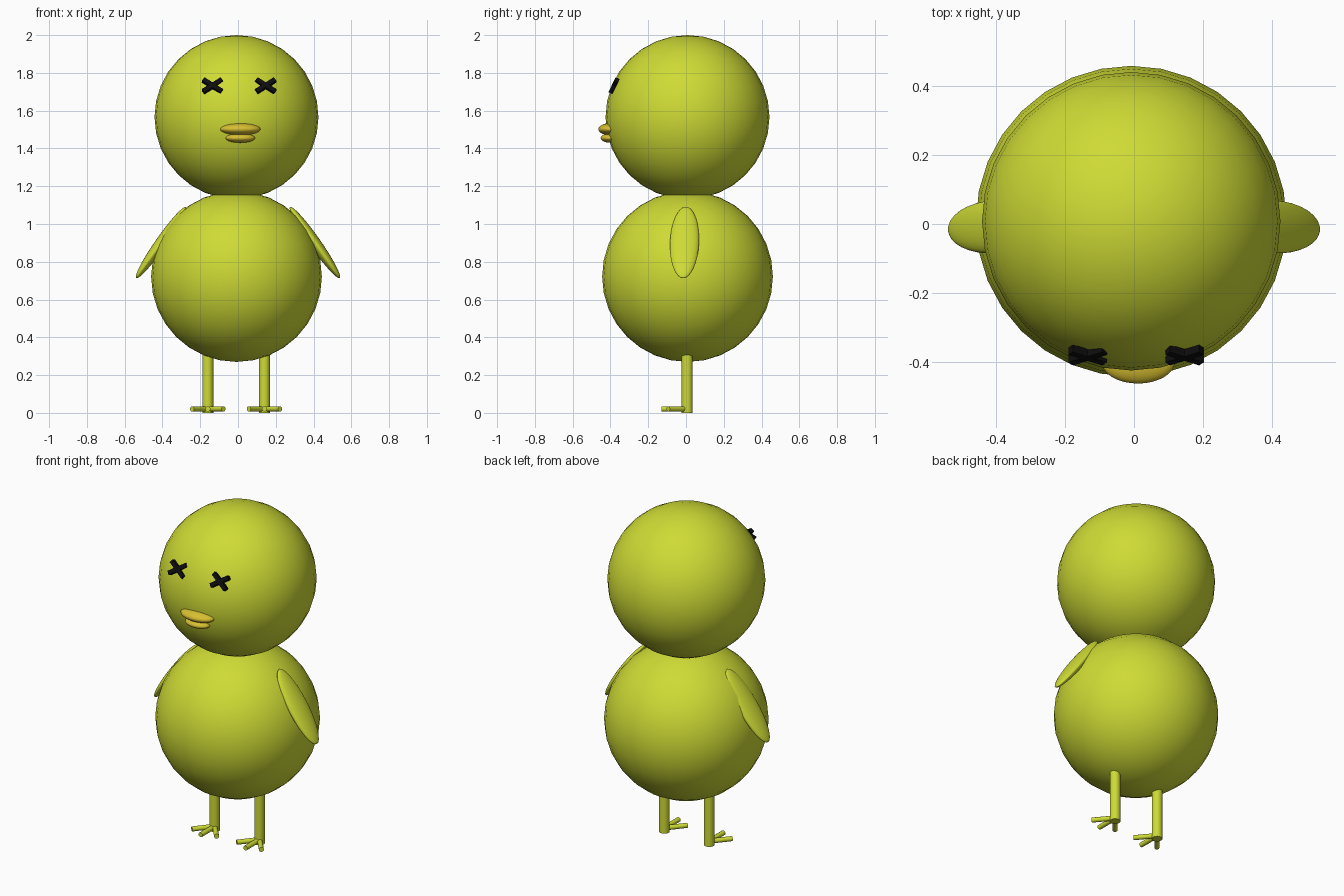
import bpy
from math import radians, sin, cos
from mathutils import Matrix, Vector, Euler

if "Cube" in bpy.data.objects:
    bpy.data.objects.remove(bpy.data.objects["Cube"])


def material(name, rgb):
    m = bpy.data.materials.new(name)
    m.diffuse_color = (*rgb, 1)
    m.use_nodes = True
    m.node_tree.nodes["Principled BSDF"].inputs["Base Color"].default_value = m.diffuse_color
    return m


YELLOW = material("yellow_green", (0.62, 0.71, 0.035))
ORANGE = material("beak_yellow", (0.68, 0.52, 0.03))
BLACK = material("black", (0.004, 0.004, 0.004))


def finish(name, mat):
    ob = bpy.context.object
    ob.name = name
    ob.data.materials.append(mat)
    bpy.ops.object.shade_smooth_by_angle(angle=radians(40))
    return ob


def ellipsoid(name, loc, radii, mat, rot=(0, 0, 0)):
    bpy.ops.mesh.primitive_uv_sphere_add(segments=32, ring_count=16, location=loc, rotation=rot)
    bpy.context.object.scale = radii
    return finish(name, mat)


def rod(name, a, b, radius, mat, sides=16):
    a, b = Vector(a), Vector(b)
    rot = (b - a).to_track_quat('Z', 'Y').to_euler()
    bpy.ops.mesh.primitive_cylinder_add(vertices=sides, radius=radius, depth=(b - a).length,
                                        location=(a + b) / 2, rotation=rot)
    return finish(name, mat)


# Body and head
ellipsoid("body", (-0.008, 0.008, 0.722), (0.452,) * 3, YELLOW)
ellipsoid("head", (-0.008, 0.008, 1.566), (0.434,) * 3, YELLOW)

# Beak
ellipsoid("upper_beak", (0.012, -0.40, 1.502), (0.107, 0.064, 0.032), ORANGE)
ellipsoid("lower_beak", (0.012, -0.40, 1.455), (0.078, 0.052, 0.025), ORANGE)

for label, s in (("left", -1), ("right", 1)):
    # Wings, leaning outward
    ellipsoid(label + "_wing", (s * 0.407, -0.008, 0.902), (0.03, 0.077, 0.23), YELLOW,
              (radians(-2), radians(-35 * s), 0))

    # Cross-shaped eyes, leaning back with the head
    tilt = Euler((radians(-26), 0, 0)).to_matrix()
    for i, angle in enumerate((35, -35)):
        bpy.ops.mesh.primitive_cube_add(size=1, location=(0.006 + s * 0.141, -0.381, 1.732))
        ob = bpy.context.object
        ob.rotation_euler = (tilt @ Matrix.Rotation(radians(angle), 3, 'Y')).to_euler()
        ob.scale = (0.12, 0.024, 0.024)
        finish(f"{label}_eye_bar_{i + 1}", BLACK)

    # Legs with three toes each
    x, y = -0.01 + s * 0.15, 0.006
    rod(label + "_leg", (x, y, 0), (x, y, 0.42), 0.029, YELLOW, 32)
    for i, angle in enumerate((-42, 0, 42)):
        a = radians(angle)
        tip = (x + 0.124 * sin(a), y - 0.135 * cos(a), 0.021)
        rod(f"{label}_toe_{i + 1}", (x, y, 0.021), tip, 0.014, YELLOW)
